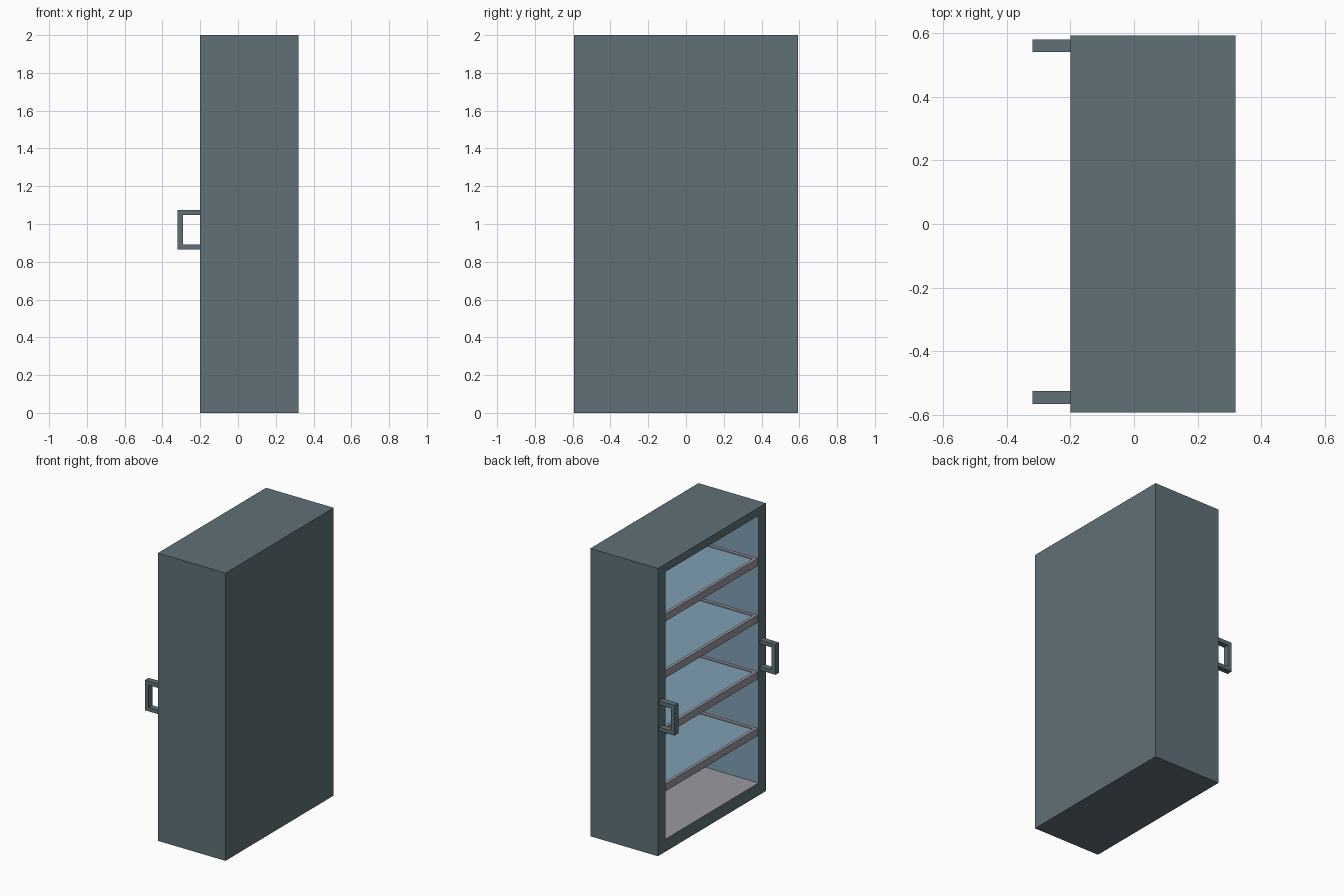
import bpy, bmesh
from mathutils import Vector

if "Cube" in bpy.data.objects:
    bpy.data.objects.remove(bpy.data.objects["Cube"])


def mat(name, rgb):
    m = bpy.data.materials.new(name)
    m.diffuse_color = (*rgb, 1)
    m.use_nodes = True
    m.node_tree.nodes["Principled BSDF"].inputs["Base Color"].default_value = m.diffuse_color
    return m


SLATE = mat("slate", (0.115, 0.165, 0.188))
BLUE = mat("pale_blue", (0.212, 0.347, 0.456))
GREY = mat("warm_grey", (0.323, 0.318, 0.355))

X0, X1, W, H = -0.20, 0.32, 0.594, 2.0          # outer shell
IX, IW, IZ0, IZ1 = 0.27, 0.511, 0.087, 1.945    # inner cavity


def finish(bm, name, mats):
    me = bpy.data.meshes.new(name)
    bm.normal_update()
    bm.to_mesh(me)
    bm.free()
    for m in mats:
        me.materials.append(m)
    ob = bpy.data.objects.new(name, me)
    bpy.context.collection.objects.link(ob)
    return ob


def box_bm(lo, hi):
    bm = bmesh.new()
    bmesh.ops.create_cube(bm, size=1)
    for v in bm.verts:
        v.co = Vector([lo[i] if v.co[i] < 0 else hi[i] for i in range(3)])
    bm.normal_update()
    return bm


def face_towards(bm, d):
    return max(bm.faces, key=lambda f: f.normal.dot(Vector(d)))


# cabinet shell: box with an open cavity on the -x side
bm = box_bm((X0, -W, 0), (X1, W, H))
door = face_towards(bm, (-1, 0, 0))
bmesh.ops.inset_individual(bm, faces=[door], thickness=0.08)
for v in door.verts:
    v.co.y = IW if v.co.y > 0 else -IW
    v.co.z = IZ1 if v.co.z > 1 else IZ0
back = bmesh.ops.extrude_discrete_faces(bm, faces=[door])["faces"][0]
for v in back.verts:
    v.co.x = IX
bm.normal_update()
# lining: grey floor, blue walls
for f in bm.faces:
    if all(abs(v.co.y) < W - 0.01 for v in f.verts):
        f.material_index = 2 if f.normal.z > 0.5 else 1
finish(bm, "cabinet_shell", [SLATE, BLUE, GREY])

# four framed shelves: grey rim with a slightly sunken blue panel
for i in range(4):
    top = 0.465 + i * 0.3935
    bm = box_bm((X0 + 0.008, -IW, top - 0.052), (IX, IW, top))
    for d in (1, -1):
        f = face_towards(bm, (0, 0, d))
        bmesh.ops.inset_individual(bm, faces=[f], thickness=0.03)
        bmesh.ops.inset_individual(bm, faces=[f], thickness=0, depth=-0.006)
        f.material_index = 1
    finish(bm, f"shelf_{i + 1}", [GREY, BLUE])

# C-shaped pull handles, profile in xz extruded along y
PROFILE = [(-0.2, 1.075), (-0.32, 1.075), (-0.32, 0.865), (-0.2, 0.865),
           (-0.2, 0.892), (-0.29, 0.892), (-0.29, 1.047), (-0.2, 1.047)]
for name, y in (("handle_rear", 0.541), ("handle_front", -0.566)):
    bm = bmesh.new()
    f = bm.faces.new([bm.verts.new((x, y, z)) for x, z in PROFILE])
    ext = bmesh.ops.extrude_face_region(bm, geom=[f], use_keep_orig=True)
    bmesh.ops.translate(bm, vec=(0, 0.04, 0),
                        verts=[g for g in ext["geom"] if isinstance(g, bmesh.types.BMVert)])
    bmesh.ops.recalc_face_normals(bm, faces=bm.faces)
    finish(bm, name, [SLATE])
